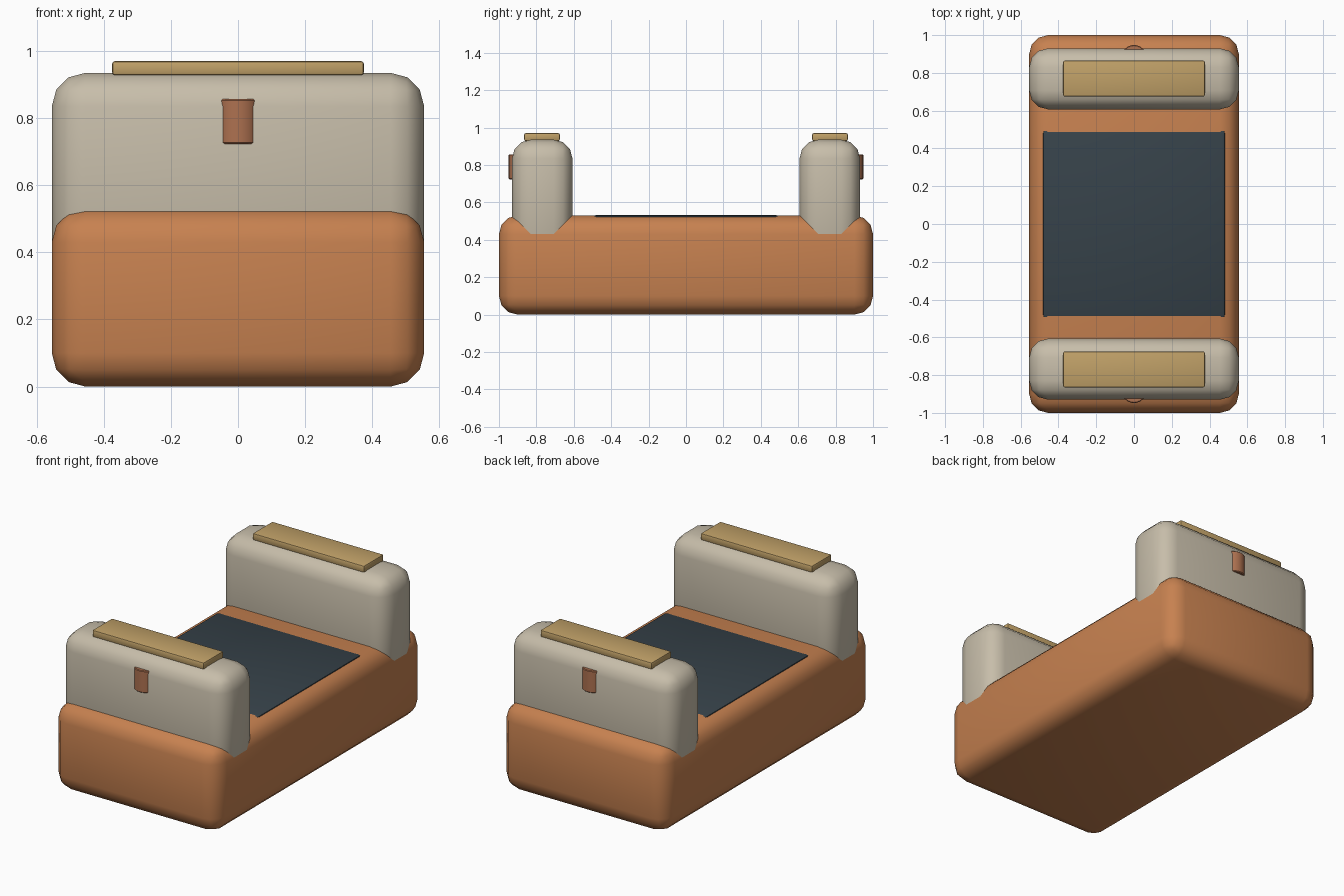
import bpy, bmesh, math
from mathutils import Matrix

if "Cube" in bpy.data.objects:
    bpy.data.objects.remove(bpy.data.objects["Cube"], do_unlink=True)


def material(name, rgb):
    m = bpy.data.materials.new(name)
    m.use_nodes = True
    m.diffuse_color = (*rgb, 1)
    bsdf = next(n for n in m.node_tree.nodes if n.type == 'BSDF_PRINCIPLED')
    bsdf.inputs["Base Color"].default_value = (*rgb, 1)
    bsdf.inputs["Roughness"].default_value = 0.7
    return m


ORANGE = material("burnt orange", (0.57, 0.22, 0.08))
STONE = material("warm stone", (0.57, 0.51, 0.40))
TAN = material("tan", (0.53, 0.355, 0.138))
SLATE = material("dark slate", (0.037, 0.054, 0.067))
COPPER = material("dull copper", (0.42, 0.165, 0.08))


def finish(bm, name, mat):
    me = bpy.data.meshes.new(name)
    bm.to_mesh(me)
    bm.free()
    me.materials.append(mat)
    ob = bpy.data.objects.new(name, me)
    bpy.context.collection.objects.link(ob)
    bpy.ops.object.select_all(action='DESELECT')
    ob.select_set(True)
    bpy.context.view_layer.objects.active = ob
    bpy.ops.object.shade_smooth_by_angle(angle=math.radians(35))
    return ob


def rounded_box(name, lo, hi, radius, segments, mat):
    """Box between two corners with all edges rounded."""
    bm = bmesh.new()
    size = [b - a for a, b in zip(lo, hi)]
    mid = [(a + b) / 2 for a, b in zip(lo, hi)]
    bmesh.ops.create_cube(bm, size=1, matrix=Matrix.Translation(mid) @ Matrix.Diagonal((*size, 1)))
    bmesh.ops.bevel(bm, geom=bm.edges[:], offset=radius, segments=segments,
                    profile=0.5, affect='EDGES', clamp_overlap=True)
    return finish(bm, name, mat)


def upright_cylinder(name, y, z0, z1, radius, mat):
    bm = bmesh.new()
    bmesh.ops.create_cone(bm, cap_ends=True, segments=24, radius1=radius, radius2=radius,
                          depth=z1 - z0, matrix=Matrix.Translation((0, y, (z0 + z1) / 2)))
    rims = [e for e in bm.edges if abs(e.verts[0].co.z - e.verts[1].co.z) < 1e-5]
    bmesh.ops.bevel(bm, geom=rims, offset=0.004, segments=1, affect='EDGES')
    return finish(bm, name, mat)


# Long body with a thin inlaid deck panel
rounded_box("body", (-0.555, -1, 0), (0.555, 1, 0.53), 0.1, 3, ORANGE)
rounded_box("deck_panel", (-0.485, -0.5, 0.49), (0.485, 0.5, 0.533), 0.02, 2, SLATE)

# Matching end block, top pad and outer knob at each end
for side, s in (("front", -1), ("back", 1)):
    def span(a, b):
        return sorted((s * a, s * b))
    y0, y1 = span(0.607, 0.93)
    rounded_box(side + "_block", (-0.555, y0, 0.33), (0.555, y1, 0.935), 0.1, 3, STONE)
    y0, y1 = span(0.675, 0.865)
    rounded_box(side + "_pad", (-0.375, y0, 0.928), (0.375, y1, 0.97), 0.008, 2, TAN)
    upright_cylinder(side + "_knob", s * 0.882, 0.723, 0.857, 0.066, COPPER)
